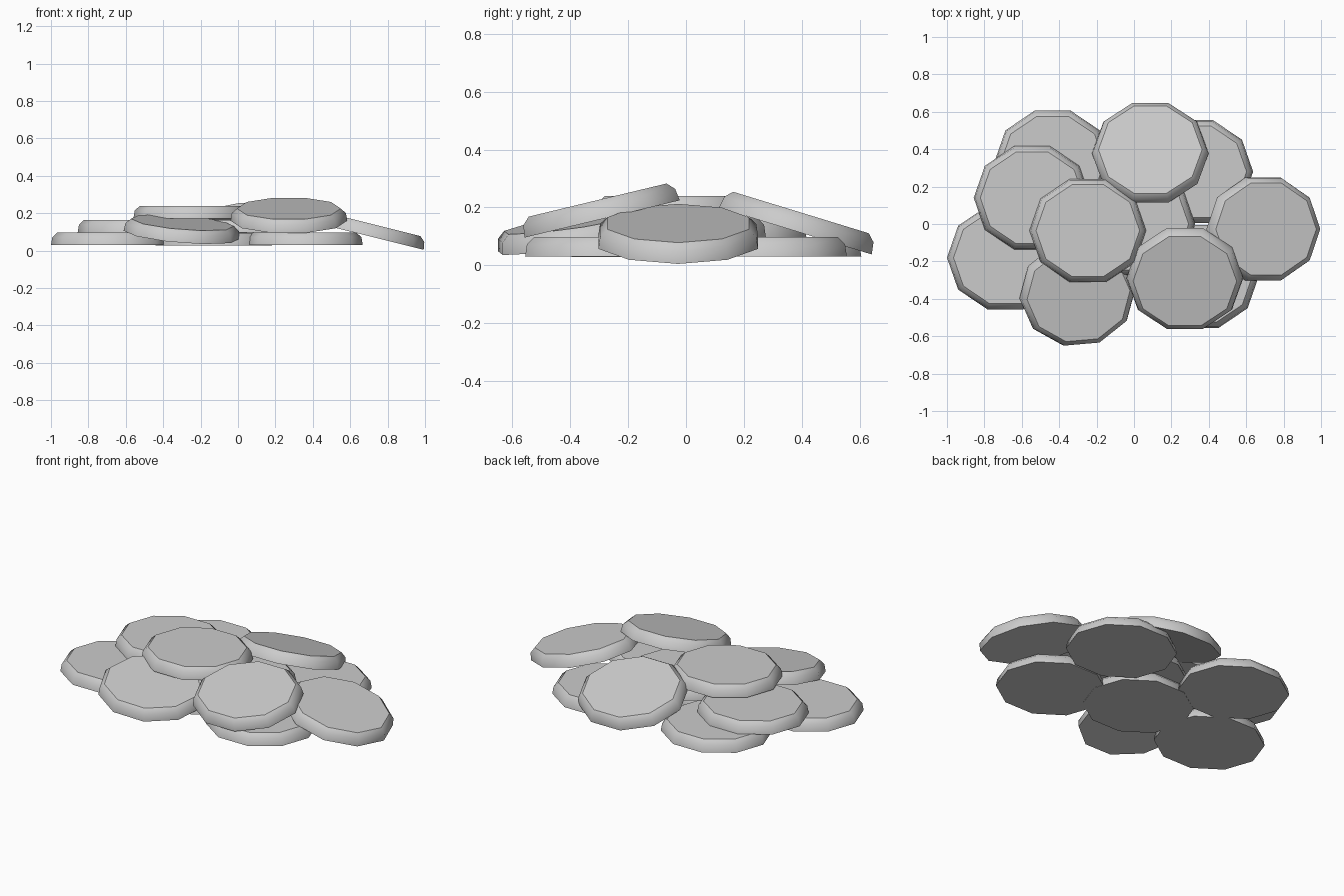
import bpy, bmesh, math

if "Cube" in bpy.data.objects:
    bpy.data.objects.remove(bpy.data.objects["Cube"])

SIDES = 10
SQUASH = 0.93                                     # discs are slightly oval in y
PROFILE = [(0.312, 0.0), (0.305, 0.042), (0.277, 0.067)]   # radius, height


def disc_mesh():
    bm = bmesh.new()
    rings = []
    for r, z in PROFILE:
        ring = []
        for i in range(SIDES):
            a = 2 * math.pi * i / SIDES
            ring.append(bm.verts.new((r * math.cos(a), SQUASH * r * math.sin(a), z)))
        rings.append(ring)
    for lo, hi in zip(rings, rings[1:]):
        for i in range(SIDES):
            j = (i + 1) % SIDES
            bm.faces.new((lo[i], lo[j], hi[j], hi[i]))
    bm.faces.new(rings[0][::-1])
    bm.faces.new(rings[-1])
    mesh = bpy.data.meshes.new("disc")
    bm.to_mesh(mesh)
    bm.free()
    return mesh


def place(name, x, y, z, tilt=(0, 0, 0)):
    ob = bpy.data.objects.new(name, disc_mesh())
    ob.location = (x, y, z)
    ob.rotation_euler = [math.radians(t) for t in tilt]
    bpy.context.collection.objects.link(ob)
    bpy.ops.object.select_all(action='DESELECT')
    ob.select_set(True)
    bpy.context.view_layer.objects.active = ob
    bpy.ops.object.shade_smooth_by_angle(angle=math.radians(40))


# bottom layer
for i, (x, y, z) in enumerate([(-0.688, -0.18, 0.03), (0.355, -0.28, 0.03),
                               (-0.435, 0.33, 0.03), (0.325, 0.28, 0.03),
                               (-0.13, -0.12, 0.028)]):
    place(f"bottom_disc_{i + 1}", x, y, z)

# middle layer
place("middle_disc_left", -0.545, 0.14, 0.098)
place("middle_disc_centre", 0.015, 0.0, 0.098)

# top disc
place("top_disc", -0.247, -0.035, 0.173)

# leaning discs around the pile
place("leaning_disc_back", 0.087, 0.378, 0.118, (-17, 0, 0))
place("leaning_disc_front_right", 0.272, -0.29, 0.16, (13.5, 0, 0))
place("leaning_disc_right", 0.69, -0.027, 0.08, (0, 14, 0))
place("leaning_disc_front_left", -0.302, -0.37, 0.085, (9, 4, 5))
